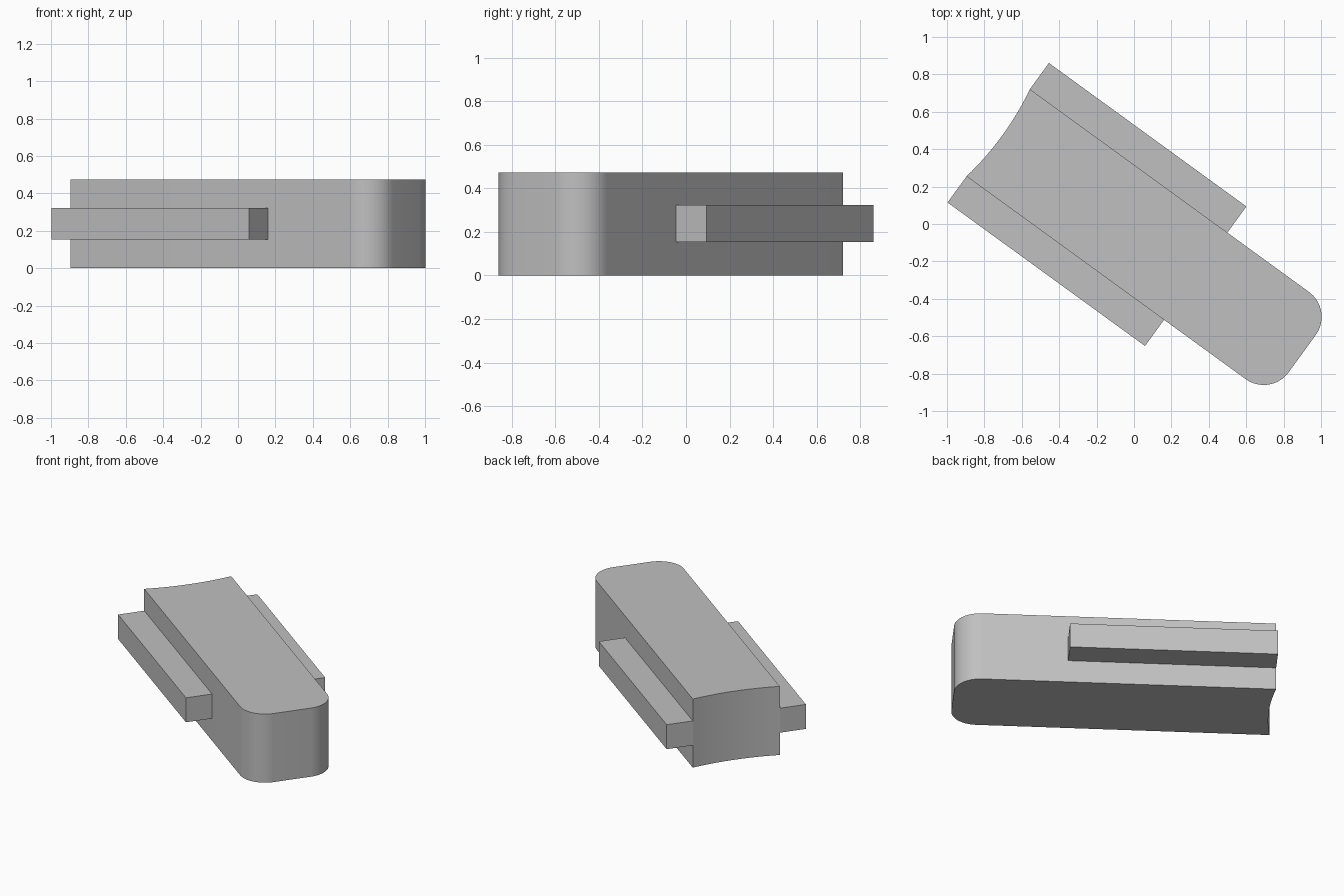
import bpy, bmesh
from math import sin, cos, radians, pi

cube = bpy.data.objects.get("Cube")
if cube:
    bpy.data.objects.remove(cube, do_unlink=True)

grey = bpy.data.materials.new("plain grey")
grey.use_nodes = True
colour = (0.53, 0.53, 0.53, 1)
grey.diffuse_color = colour
grey.node_tree.nodes["Principled BSDF"].inputs["Base Color"].default_value = colour

TURN = radians(-36)      # the block lies diagonally
MID = -0.032             # sideways offset of the centre line
BACK, FRONT = -0.874, 1.135
HALF = 0.288             # half width of the body
RADIUS = 0.165           # rounded front corners
SAG = 0.026              # depth of the hollow back end


def extrude_outline(name, outline, z0, z1):
    """Prism from a counter-clockwise outline, turned to the diagonal."""
    bm = bmesh.new()
    face = bm.faces.new([bm.verts.new((x, y + MID, z0)) for x, y in outline])
    grown = bmesh.ops.extrude_face_region(bm, geom=[face])
    top = [v for v in grown["geom"] if isinstance(v, bmesh.types.BMVert)]
    bmesh.ops.translate(bm, verts=top, vec=(0, 0, z1 - z0))
    bmesh.ops.recalc_face_normals(bm, faces=bm.faces)
    mesh = bpy.data.meshes.new(name)
    bm.to_mesh(mesh)
    bm.free()
    mesh.materials.append(grey)
    obj = bpy.data.objects.new(name, mesh)
    obj.rotation_euler.z = TURN
    bpy.context.collection.objects.link(obj)
    return obj


# Body: two rounded front corners and a shallow hollow back
outline = []
for side, start in ((-1, -pi / 2), (1, 0)):
    for i in range(17):
        a = start + i / 16 * pi / 2
        outline.append((FRONT - RADIUS + RADIUS * cos(a),
                        side * (HALF - RADIUS) + RADIUS * sin(a)))
for i in range(17):
    t = 1 - i / 8
    outline.append((BACK + SAG * (1 - t * t), HALF * t))
body = extrude_outline("body", outline, 0, 0.474)

bpy.ops.object.select_all(action="DESELECT")
body.select_set(True)
bpy.context.view_layer.objects.active = body
bpy.ops.object.shade_smooth_by_angle(angle=radians(30))

# Side rails, flush with the back corners
for name, side in (("left_rail", 1), ("right_rail", -1)):
    near, far = sorted((side * HALF, side * 0.461))
    extrude_outline(name, [(BACK, near), (0.431, near), (0.431, far), (BACK, far)],
                    0.154, 0.323)
